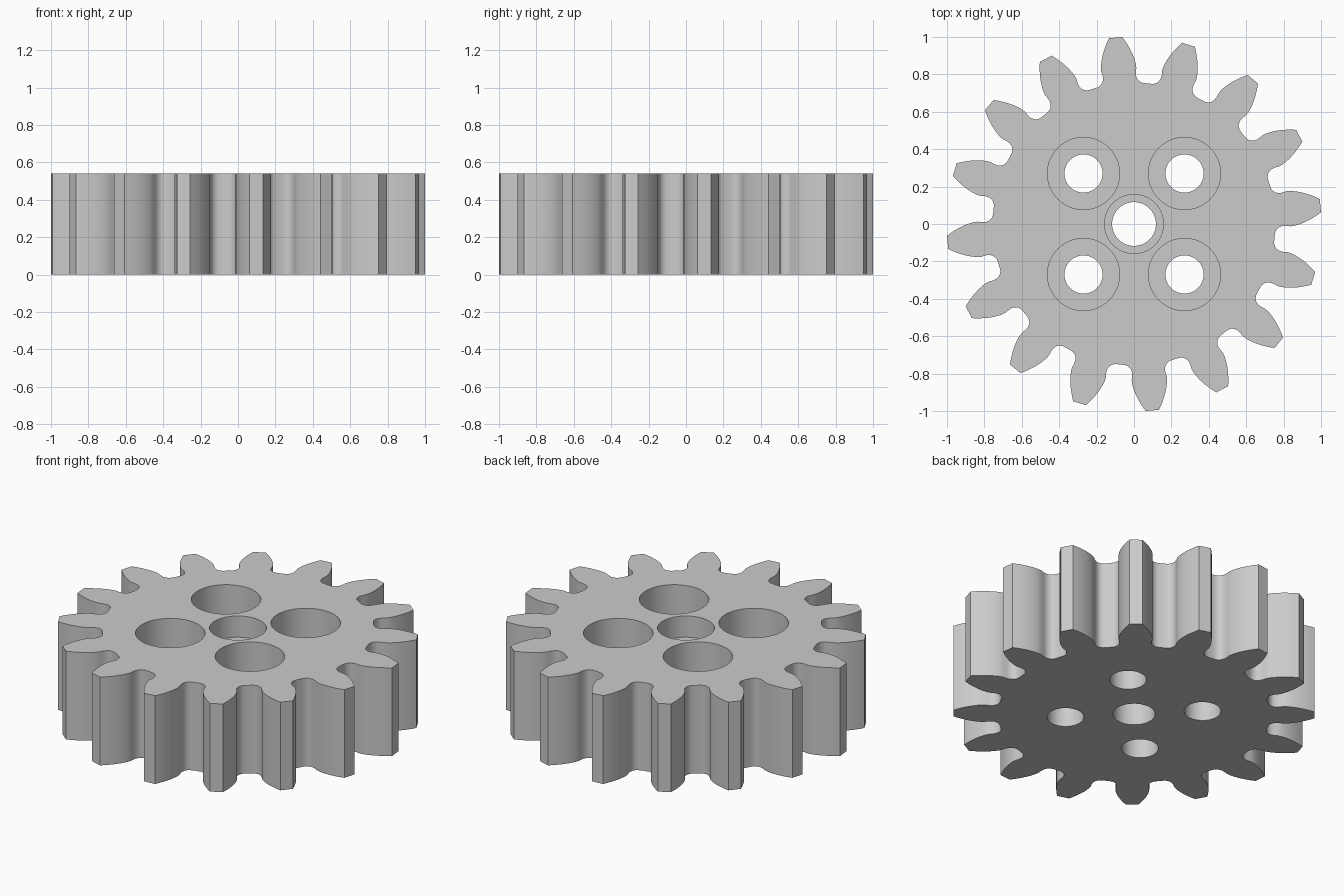
import bpy, bmesh, math
from mathutils import Matrix

cube = bpy.data.objects.get("Cube")
if cube:
    bpy.data.objects.remove(cube, do_unlink=True)

TEETH, HEIGHT = 16, 0.54
TIP_R, PITCH_R = 1.002, 0.889
BASE_R = PITCH_R * math.cos(math.radians(20))
PHASE = math.radians(5.625)

grey = bpy.data.materials.new("grey")
grey.use_nodes = True
colour = (0.6, 0.6, 0.6, 1)
grey.diffuse_color = colour
grey.node_tree.nodes["Principled BSDF"].inputs["Base Color"].default_value = colour


def make_object(name, bm):
    bmesh.ops.recalc_face_normals(bm, faces=bm.faces)
    mesh = bpy.data.meshes.new(name)
    bm.to_mesh(mesh)
    bm.free()
    mesh.materials.append(grey)
    obj = bpy.data.objects.new(name, mesh)
    bpy.context.collection.objects.link(obj)
    return obj


def involute(r):
    a = math.acos(min(1, BASE_R / r))
    return math.tan(a) - a


# Half a tooth as (radius, half angle): root fillet, then involute flank
fillet = [(0.755, 10.2), (0.757, 8.8), (0.764, 7.7), (0.775, 6.95), (0.79, 6.45), (0.81, 6.3)]
half = [(r, math.radians(a)) for r, a in fillet]
STEPS = 8
for i in range(STEPS + 1):
    r = BASE_R + (TIP_R - BASE_R) * i / STEPS
    half.append((r, math.pi / (2 * TEETH) + involute(PITCH_R) - involute(r)))
tooth = [(r, -a) for r, a in half] + [(r, a) for r, a in reversed(half)]

# Gear body: repeat the tooth and extrude the outline
bm = bmesh.new()
verts = []
for k in range(TEETH):
    turn = PHASE + k * math.tau / TEETH
    verts += [bm.verts.new((r * math.cos(turn + a), r * math.sin(turn + a), 0)) for r, a in tooth]
face = bm.faces.new(verts)
ext = bmesh.ops.extrude_face_region(bm, geom=[face])
top = [v for v in ext["geom"] if isinstance(v, bmesh.types.BMVert)]
bmesh.ops.translate(bm, verts=top, vec=(0, 0, HEIGHT))
gear = make_object("gear", bm)


def cut_stepped_hole(x, y, hole_r, bore_r, depth):
    """Turn a stepped plug and subtract it from the gear."""
    floor = HEIGHT - depth
    profile = [(0, -0.1), (hole_r, -0.1), (hole_r, floor), (bore_r, floor),
               (bore_r, HEIGHT + 0.1), (0, HEIGHT + 0.1)]
    bm = bmesh.new()
    pts = [bm.verts.new((r, 0, z)) for r, z in profile]
    edges = [bm.edges.new(pair) for pair in zip(pts, pts[1:])]
    bmesh.ops.spin(bm, geom=pts + edges, cent=(0, 0, 0), axis=(0, 0, 1),
                   angle=math.tau, steps=64, use_duplicate=False)
    bmesh.ops.remove_doubles(bm, verts=bm.verts, dist=0.0001)
    bmesh.ops.transform(bm, verts=bm.verts, matrix=Matrix.Translation((x, y, 0)))
    cutter = make_object("hole_cutter", bm)
    cutter.hide_render = True
    mod = gear.modifiers.new("hole", "BOOLEAN")
    mod.operation, mod.solver, mod.object = "DIFFERENCE", "EXACT", cutter
    bpy.ops.object.modifier_apply(modifier=mod.name)
    bpy.data.objects.remove(cutter, do_unlink=True)


bpy.ops.object.select_all(action="DESELECT")
gear.select_set(True)
bpy.context.view_layer.objects.active = gear

# Shaft hole and four counterbored bolt holes
cut_stepped_hole(0, 0, 0.117, 0.158, 0.13)
for sx in (-1, 1):
    for sy in (-1, 1):
        cut_stepped_hole(sx * 0.27, sy * 0.27, 0.102, 0.193, 0.33)

bpy.ops.object.shade_smooth_by_angle(angle=math.radians(30))
